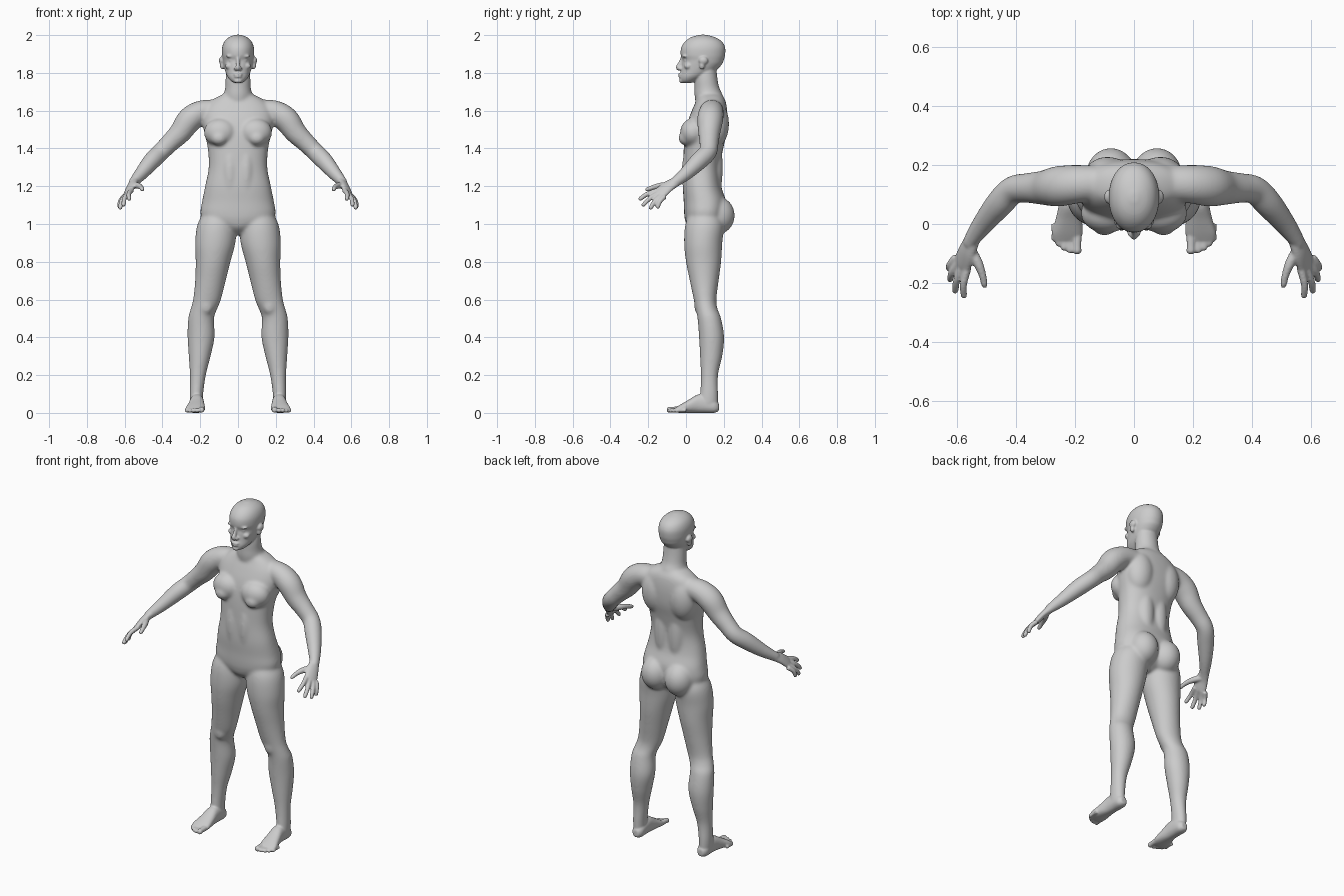
import bpy, bmesh, math
from mathutils import Vector, Matrix


def spline(rows, n=5):
    """Catmull-Rom interpolation between rows of numbers."""
    out = []
    for i in range(len(rows) - 1):
        quad = (rows[max(i - 1, 0)], rows[i], rows[i + 1], rows[min(i + 2, len(rows) - 1)])
        for k in range(n):
            t = k / n
            out.append([0.5 * (2 * b + (c - a) * t + (2 * a - 5 * b + 4 * c - d) * t * t
                               + (3 * b - a - 3 * c + d) * t ** 3) for a, b, c, d in zip(*quad)])
    out.append(list(rows[-1]))
    return out


def loft(bm, rows, ref=(1, 0, 0), axis=None, power=2.0, seg=32):
    """Skin of elliptical rings; each row is x, y, z, radius_u, radius_v."""
    rows = spline(rows)
    pts = [Vector(r[:3]) for r in rows]
    rings = []
    for i, r in enumerate(rows):
        t = Vector(axis) if axis else (pts[min(i + 1, len(pts) - 1)] - pts[max(i - 1, 0)]).normalized()
        u = Vector(ref)
        u = (u - t * u.dot(t)).normalized()
        v = t.cross(u)
        ring = []
        for k in range(seg):
            a = 2 * math.pi * k / seg
            c, s = math.cos(a), math.sin(a)
            c = math.copysign(abs(c) ** (2 / power), c)
            s = math.copysign(abs(s) ** (2 / power), s)
            ring.append(bm.verts.new(pts[i] + u * c * max(r[3], .002) + v * s * max(r[4], .002)))
        rings.append(ring)
    for a, b in zip(rings, rings[1:]):
        for k in range(seg):
            j = (k + 1) % seg
            bm.faces.new((a[k], a[j], b[j], b[k]))
    bm.faces.new(rings[0][::-1])
    bm.faces.new(rings[-1])


def stack(bm, rows, power=2.0):
    """Horizontal rings given as z, x_in, x_out, y_front, y_back."""
    loft(bm, [((a + b) / 2, (f + k) / 2, z, (b - a) / 2, (k - f) / 2) for z, a, b, f, k in rows],
         axis=(0, 0, 1), power=power, seg=48)


def centred(rows):
    return [(z, -w, w, f, k) for z, w, f, k in rows]


def blob(bm, centre, radii):
    m = Matrix.Translation(centre) @ Matrix.Diagonal((*radii, 1))
    bmesh.ops.create_uvsphere(bm, u_segments=32, v_segments=20, radius=1, matrix=m)


def fuse(bm, name, voxel, smooth):
    """Mirror, blend all parts into one skin and smooth it."""
    bmesh.ops.recalc_face_normals(bm, faces=bm.faces)
    me = bpy.data.meshes.new(name)
    bm.to_mesh(me)
    bm.free()
    ob = bpy.data.objects.new(name, me)
    bpy.context.collection.objects.link(ob)
    ob.modifiers.new("mirror", 'MIRROR').use_mirror_merge = False
    rm = ob.modifiers.new("blend", 'REMESH')
    rm.mode = 'VOXEL'
    rm.voxel_size = voxel
    rm.use_smooth_shade = True
    sm = ob.modifiers.new("soften", 'SMOOTH')
    sm.factor = 0.5
    sm.iterations = smooth
    return ob


# ---- large soft forms -------------------------------------------------
bm = bmesh.new()

# torso
stack(bm, centred([
    (.945, .03, .05, .14), (.98, .10, .01, .19), (1.02, .18, -.005, .205), (1.06, .199, -.01, .212),
    (1.12, .190, -.012, .212), (1.20, .174, -.017, .187), (1.30, .155, -.015, .18),
    (1.40, .160, -.012, .197), (1.48, .177, -.004, .215), (1.55, .19, .012, .22),
    (1.61, .18, .035, .217), (1.655, .14, .055, .208), (1.685, .085, .065, .19)]), power=2.3)
# neck
stack(bm, centred([(1.62, .08, .055, .205), (1.68, .076, .045, .195), (1.72, .068, .045, .177),
                   (1.77, .066, .046, .167), (1.84, .06, .06, .16)]))
# chest, shoulder blades, back, abdomen, buttocks
blob(bm, (.093, .037, 1.485), (.088, .068, .075))
blob(bm, (.10, .002, 1.455), (.046, .042, .04))
blob(bm, (.09, .15, 1.53), (.085, .078, .13))
blob(bm, (.045, .14, 1.30), (.055, .055, .20))
blob(bm, (.042, .042, 1.27), (.052, .065, .18))
blob(bm, (.078, .165, 1.045), (.085, .093, .10))

# leg
stack(bm, [
    (1.08, .03, .17, .03, .17), (1.0, .01, .214, -.003, .20), (.9, .014, .227, -.01, .192),
    (.8, .04, .224, 0, .186), (.7, .065, .227, .02, .173), (.6, .09, .238, .041, .161),
    (.55, .11, .251, .052, .167), (.5, .127, .264, .061, .186), (.4, .124, .267, .069, .202),
    (.3, .145, .261, .074, .192), (.2, .170, .255, .078, .170), (.1, .184, .256, .074, .170),
    (.04, .186, .254, .06, .170)][::-1])
blob(bm, (.168, .068, .57), (.036, .025, .05))

# arm
loft(bm, [(.10, .14, 1.60, .058, .058), (.19, .135, 1.593, .065, .062), (.255, .128, 1.553, .069, .067),
          (.305, .123, 1.485, .059, .059), (.36, .122, 1.43, .051, .051), (.41, .115, 1.38, .048, .048),
          (.455, .07, 1.335, .048, .047), (.51, .003, 1.27, .038, .037), (.55, -.053, 1.225, .029, .027),
          (.562, -.075, 1.21, .027, .023)], ref=(0, 1, -.3))

soft = fuse(bm, "soft_forms", .007, 14)
dg = bpy.context.evaluated_depsgraph_get()
smooth_mesh = bpy.data.meshes.new_from_object(soft.evaluated_get(dg))
bpy.data.objects.remove(soft)

# ---- finer parts added onto the soft body -----------------------------
bm = bmesh.new()
bm.from_mesh(smooth_mesh)
bpy.data.meshes.remove(smooth_mesh)

# head
stack(bm, centred([
    (1.747, .02, -.018, .03), (1.757, .037, -.029, .055), (1.78, .056, -.031, .10),
    (1.81, .068, -.026, .155), (1.845, .077, -.022, .19), (1.868, .081, -.019, .20),
    (1.895, .085, -.028, .207), (1.935, .084, -.025, .207), (1.968, .071, -.003, .188),
    (1.99, .046, .03, .15), (2.002, .012, .075, .105)]), power=2.1)
# nose
loft(bm, [(0, -.018, 1.882, .009, .010), (0, -.029, 1.855, .009, .010), (0, -.041, 1.83, .013, .013),
          (0, -.034, 1.815, .009, .008)])
blob(bm, (.013, -.031, 1.823), (.010, .012, .009))
# lips and chin
blob(bm, (0, -.030, 1.793), (.024, .011, .006))
blob(bm, (0, -.030, 1.780), (.021, .011, .007))
blob(bm, (0, -.022, 1.758), (.022, .014, .013))
# brow, eye, cheek, ear
blob(bm, (.034, -.006, 1.888), (.030, .014, .008))
blob(bm, (.033, .002, 1.866), (.016, .014, .008))
blob(bm, (.045, .011, 1.836), (.024, .021, .018))
blob(bm, (.086, .092, 1.865), (.015, .024, .022))
blob(bm, (.083, .085, 1.84), (.013, .015, .022))

# palm
across = Vector((.035, .04, -.03))
loft(bm, [(.548, -.052, 1.224, .028, .023), (.566, -.095, 1.199, .036, .019),
          (.581, -.132, 1.168, .039, .016), (.588, -.148, 1.156, .032, .011)], ref=across)
# fingers
first, last = Vector((.564, -.148, 1.178)), Vector((.603, -.112, 1.146))
tips = [(.576, -.250, 1.128), (.607, -.232, 1.095), (.625, -.192, 1.078), (.628, -.153, 1.082)]
for i, tip in enumerate(tips):
    base, tip = first.lerp(last, i / 3), Vector(tip)
    mid = (base + tip) / 2 + Vector((.008, -.005, .006))
    end = mid.lerp(tip, .85)
    loft(bm, [(*base, .014, .014), (*mid, .0125, .0125), (*end, .011, .011), (*tip, .005, .005)],
         ref=across, seg=16)
# thumb
loft(bm, [(.555, -.085, 1.205, .018, .018), (.530, -.130, 1.203, .017, .017), (.514, -.172, 1.195, .013, .013),
          (.507, -.205, 1.183, .011, .011), (.505, -.216, 1.178, .005, .005)], ref=across, seg=16)

# foot
loft(bm, [(.217, .174, .03, .018, .02), (.217, .15, .036, .033, .036), (.217, .10, .048, .036, .048),
          (.218, .06, .048, .038, .048), (.221, .015, .035, .045, .035), (.226, -.03, .022, .052, .022),
          (.228, -.058, .014, .046, .012)], axis=(0, -1, 0), power=2.3)
# toes
for x, y, r in [(.193, -.102, .016), (.217, -.099, .012), (.237, -.090, .012), (.255, -.076, .011),
                (.270, -.059, .011)]:
    loft(bm, [(x, y + .06, r + .003, r, r), (x, y + .025, r + .002, r * .9, r * .9),
              (x, y + .008, r, r, r * .95), (x, y, r, r * .5, r * .5)], axis=(0, -1, 0), seg=16)

fuse(bm, "human_body", .005, 5)
